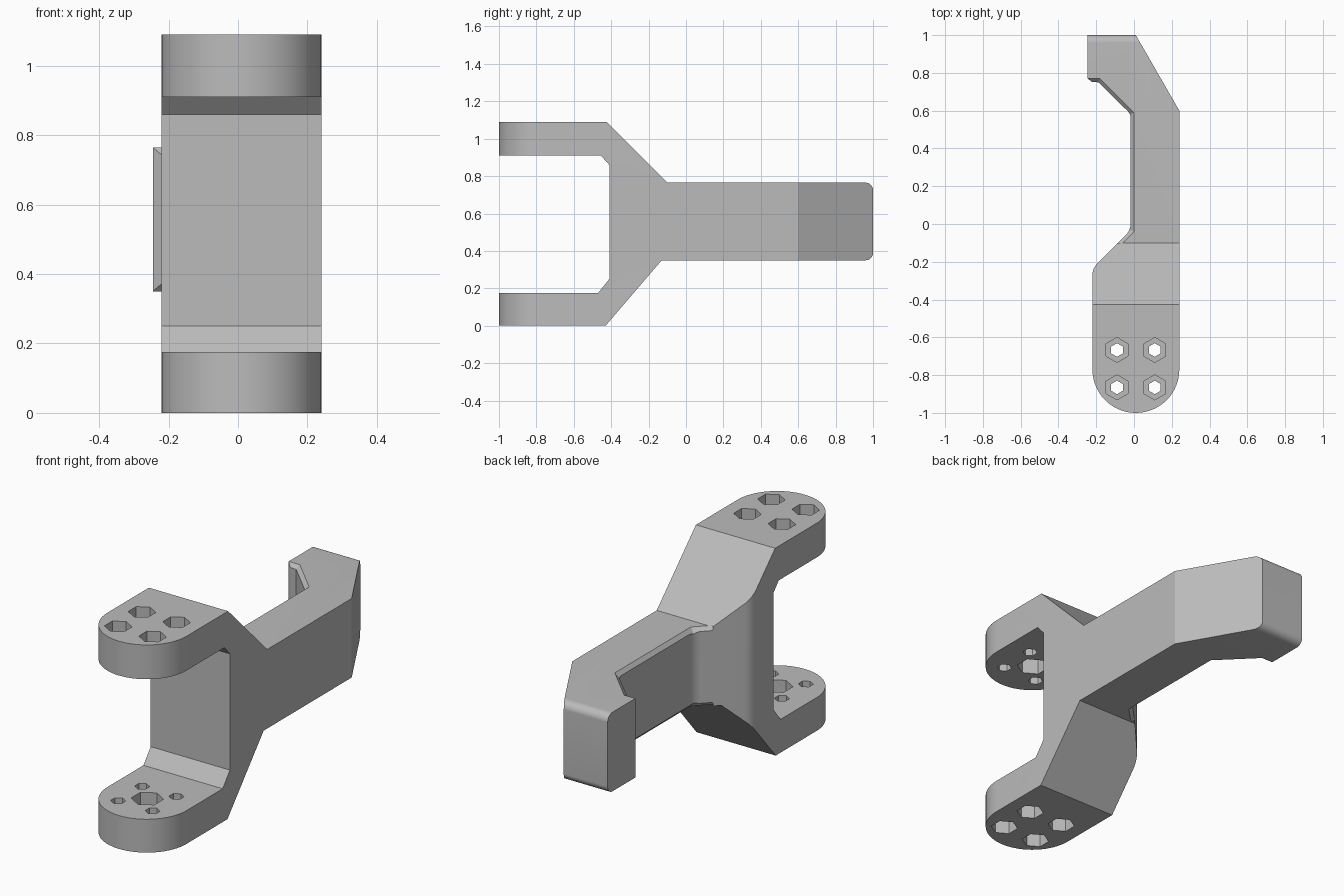
import bpy, bmesh, math
from mathutils import Vector

cube = bpy.data.objects.get("Cube")
if cube:
    bpy.data.objects.remove(cube, do_unlink=True)

grey = bpy.data.materials.new("plain_grey")
grey.use_nodes = True
COLOUR = (0.5, 0.5, 0.5, 1)
grey.diffuse_color = COLOUR
grey.node_tree.nodes["Principled BSDF"].inputs["Base Color"].default_value = COLOUR


def loft(name, rings):
    """Closed solid through matching rings of points."""
    bm = bmesh.new()
    loops = [[bm.verts.new(p) for p in ring] for ring in rings]
    for a, b in zip(loops, loops[1:]):
        for i in range(len(a)):
            j = (i + 1) % len(a)
            bm.faces.new((a[i], a[j], b[j], b[i]))
    bm.faces.new(loops[0])
    bm.faces.new(loops[-1])
    bmesh.ops.recalc_face_normals(bm, faces=bm.faces)
    mesh = bpy.data.meshes.new(name)
    bm.to_mesh(mesh)
    bm.free()
    mesh.materials.append(grey)
    obj = bpy.data.objects.new(name, mesh)
    bpy.context.collection.objects.link(obj)
    return obj


def prism(name, outline, lo, hi):
    """Extrude an x, y outline upwards."""
    return loft(name, [[(a, b, z) for a, b in outline] for z in (lo, hi)])


def rounded(points, steps=8):
    """Outline from (a, b, radius) corners; a radius rounds the corner."""
    out = []
    for i, (a, b, r) in enumerate(points):
        p = Vector((a, b))
        if not r:
            out.append(p)
            continue
        u = (Vector(points[i - 1][:2]) - p).normalized()
        v = (Vector(points[(i + 1) % len(points)][:2]) - p).normalized()
        half = math.acos(u.dot(v)) / 2
        centre = p + (u + v).normalized() * (r / math.sin(half))
        start = p + u * (r / math.tan(half)) - centre
        end = p + v * (r / math.tan(half)) - centre
        for k in range(steps + 1):
            out.append(centre + start.lerp(end, k / steps).normalized() * r)
    return out


def carve(target, cutter, operation="DIFFERENCE"):
    cutter.hide_render = True
    mod = target.modifiers.new("cut", "BOOLEAN")
    mod.operation, mod.solver, mod.object = operation, "EXACT", cutter
    bpy.context.view_layer.objects.active = target
    bpy.ops.object.modifier_apply(modifier=mod.name)
    bpy.data.objects.remove(cutter, do_unlink=True)


def hexagon(x, y, r):
    return [(x + r * math.sin(k * math.pi / 3), y + r * math.cos(k * math.pi / 3)) for k in range(6)]


# Side profile (y, z): forked front, single arm at the back
side = rounded([
    (-1.1, 0, 0), (-0.43, 0, 0), (-0.13, 0.35, 0), (1, 0.35, 0.04), (1, 0.765, 0.04),
    (-0.1, 0.765, 0), (-0.425, 1.09, 0), (-1.1, 1.09, 0), (-1.1, 0.91, 0), (-0.455, 0.91, 0),
    (-0.41, 0.86, 0), (-0.41, 0.25, 0), (-0.47, 0.175, 0), (-1.1, 0.175, 0)])
bracket = loft("forked_bracket", [[(x, y, z) for y, z in side] for x in (-0.4, 0.4)])

# Plan profile: rounded nose, slim arm, hooked end
CX, CY, R = 0.01, -0.77, 0.23
nose = [(CX - R * math.cos(k * math.pi / 32), CY - R * math.sin(k * math.pi / 32), 0) for k in range(33)]
plan = rounded(nose + [
    (0.24, 0.6, 0), (-0.019, 1.05, 0), (-0.245, 1.05, 0), (-0.245, 0.77, 0), (-0.222, 0.752, 0),
    (-0.187, 0.75, 0), (-0.018, 0.582, 0.05), (-0.018, -0.033, 0.085), (-0.22, -0.235, 0.085)])
carve(bracket, prism("plan_cutter", plan, -0.2, 1.3), "INTERSECT")

# Chamfers along the inner edge of the arm: (edge point, outward offset)
trail = [((-0.25, 0.771), (-0.001, -0.001)), ((-0.222, 0.77), (0, -0.018)),
         ((-0.18, 0.77), (-0.007, -0.02)), ((0, 0.59), (-0.018, -0.008)),
         ((0, -0.04), (-0.018, 0.007)), ((-0.06, -0.1), (-0.013, 0.013)),
         ((-0.085, -0.12), (-0.001, 0.001))]
for edge_z, up in ((0.765, 1), (0.35, -1)):
    rings = []
    for p, d in trail:
        p, d = Vector(p), Vector(d)
        drop = 0.02 * min(1, d.length / 0.018)
        inner, outer = p - d * 0.2, p + d * 2
        rings.append([(*q, edge_z + up * h) for q, h in (
            (inner, drop * 0.2), (outer, -drop * 2), (outer, drop * 0.2 + 0.0005))])
    carve(bracket, loft("chamfer_cutter", rings))

# Bolt holes with outer hexagon recesses, and a blind pocket inside each fork plate
for x in (-0.09, 0.11):
    for y in (-0.865, -0.667):
        carve(bracket, prism("bolt_cutter", hexagon(x, y, 0.036), -0.1, 1.2))
        carve(bracket, prism("lower_recess", hexagon(x, y, 0.066), -0.1, 0.09))
        carve(bracket, prism("upper_recess", hexagon(x, y, 0.066), 1.0, 1.2))
carve(bracket, prism("inner_pocket", hexagon(CX, -0.766, 0.078), 0.09, 1.0))

# Smooth the rounded surfaces, keep the edges crisp
bpy.ops.object.select_all(action="DESELECT")
bracket.select_set(True)
bpy.context.view_layer.objects.active = bracket
bpy.ops.object.shade_smooth_by_angle(angle=math.radians(25))
